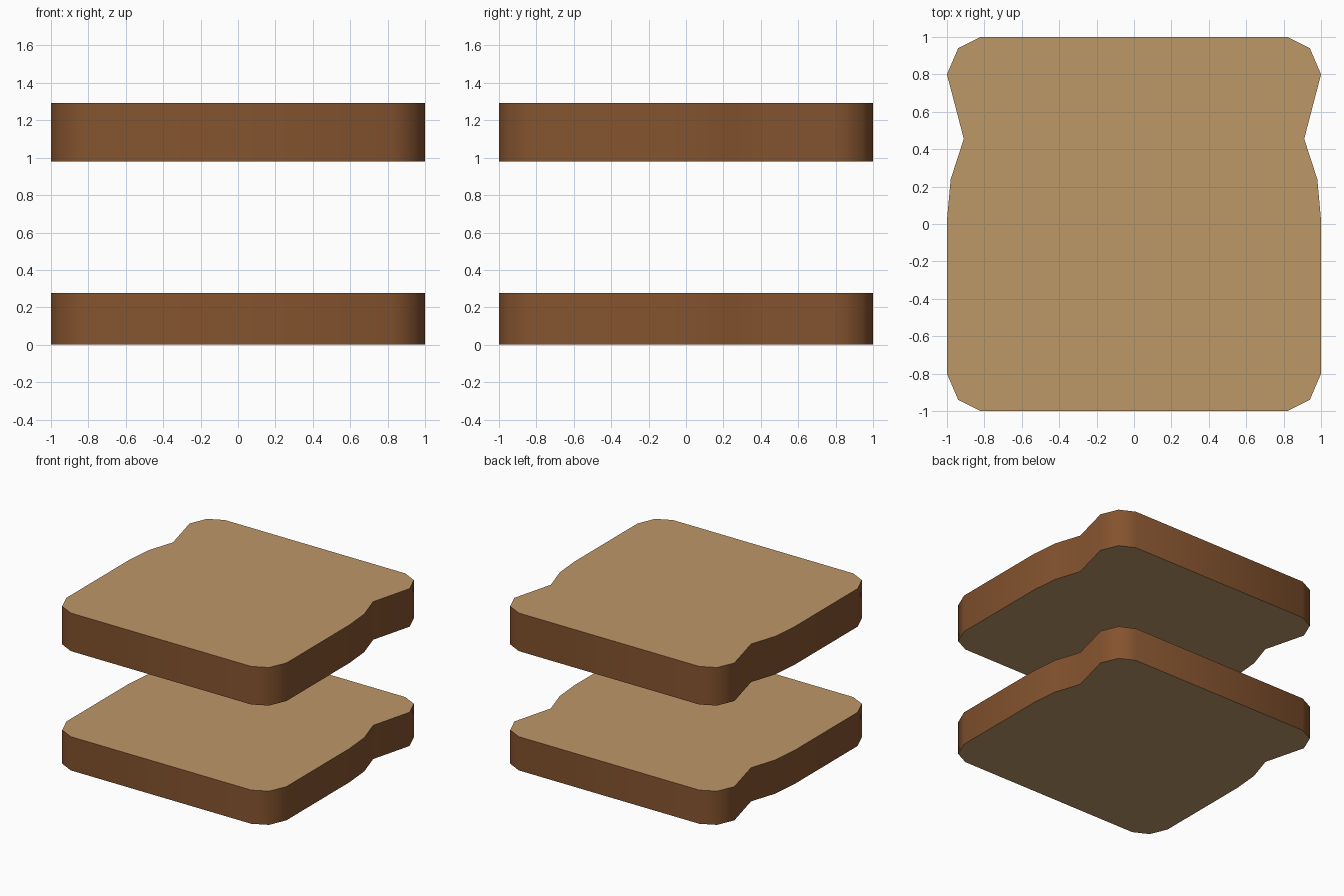
import bpy, bmesh, math

if "Cube" in bpy.data.objects:
    bpy.data.objects.remove(bpy.data.objects["Cube"])

def material(name, rgb):
    m = bpy.data.materials.new(name)
    m.diffuse_color = (*rgb, 1)
    m.use_nodes = True
    m.node_tree.nodes["Principled BSDF"].inputs["Base Color"].default_value = m.diffuse_color
    return m

crumb = material("bread_crumb", (0.51, 0.315, 0.137))
crust = material("bread_crust", (0.233, 0.087, 0.028))

# Right half of the slice outline, front to back; the left half is mirrored
half = [(0.82, -1), (0.94, -0.94), (1, -0.80), (1, 0.02), (0.98, 0.24),
        (0.91, 0.455), (1, 0.80), (0.94, 0.94), (0.82, 1)]
outline = half + [(-x, y) for x, y in reversed(half)]

def slice_of_bread(name, bottom, top):
    bm = bmesh.new()
    lower = [bm.verts.new((x, y, bottom)) for x, y in outline]
    upper = [bm.verts.new((x, y, top)) for x, y in outline]
    # Cut faces of the bread
    bm.faces.new(upper)
    bm.faces.new(lower[::-1])
    # Crust around the rim
    n = len(outline)
    for i in range(n):
        j = (i + 1) % n
        f = bm.faces.new((lower[i], lower[j], upper[j], upper[i]))
        f.material_index = 1
    mesh = bpy.data.meshes.new(name)
    bm.to_mesh(mesh)
    bm.free()
    mesh.materials.append(crumb)
    mesh.materials.append(crust)
    ob = bpy.data.objects.new(name, mesh)
    bpy.context.collection.objects.link(ob)
    bpy.ops.object.select_all(action='DESELECT')
    ob.select_set(True)
    bpy.context.view_layer.objects.active = ob
    bpy.ops.object.shade_smooth_by_angle(angle=math.radians(60))

slice_of_bread("lower_bread_slice", 0.0, 0.277)
slice_of_bread("upper_bread_slice", 0.98, 1.293)
